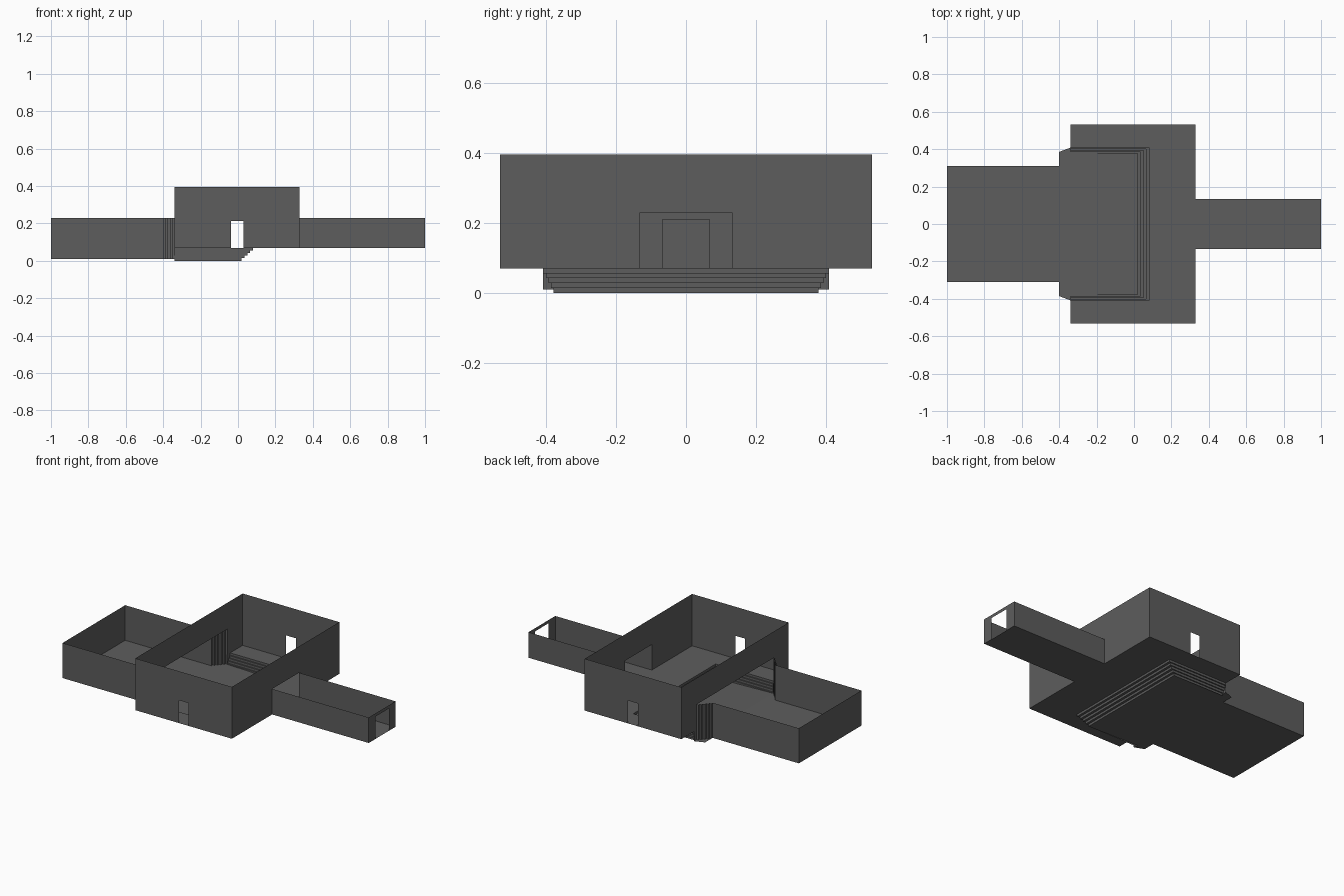
import bpy
import bmesh

cube = bpy.data.objects.get("Cube")
if cube:
    bpy.data.objects.remove(cube, do_unlink=True)

grey = bpy.data.materials.new("dark grey")
grey.use_nodes = True
COLOR = (0.11, 0.11, 0.11, 1)
grey.diffuse_color = COLOR
grey.node_tree.nodes["Principled BSDF"].inputs["Base Color"].default_value = COLOR


def sheet(name, polygons):
    """Thin flat-shaded surface made of polygons."""
    bm = bmesh.new()
    for poly in polygons:
        bm.faces.new([bm.verts.new(p) for p in poly])
    bmesh.ops.remove_doubles(bm, verts=bm.verts, dist=0.0001)
    mesh = bpy.data.meshes.new(name)
    bm.to_mesh(mesh)
    bm.free()
    mesh.materials.append(grey)
    obj = bpy.data.objects.new(name, mesh)
    bpy.context.collection.objects.link(obj)
    return obj


def floor(x0, x1, y0, y1, z):
    return [(x0, y0, z), (x1, y0, z), (x1, y1, z), (x0, y1, z)]


def wall(a, b, z0, z1):
    return [(*a, z0), (*b, z0), (*b, z1), (*a, z1)]


def wall_with_door(a, b, z0, z1, start, end, head):
    """Wall from a to b; the door spans fractions start..end of its length."""
    def at(t):
        return tuple(p + (q - p) * t for p, q in zip(a, b))
    return [wall(a, at(start), z0, z1), wall(at(end), b, z0, z1),
            wall(at(start), at(end), head, z1)]


# Main levels and extents
W, E, S = -0.34, 0.33, 0.532
FLOOR, TOP, LOW, LOW_TOP = 0.07, 0.395, 0.01, 0.23
ROOM_X, ROOM_Y, JAMB_Y = -0.402, 0.31, 0.38
CORR_Y, PIT_X, PIT_Y = 0.133, 0.08, 0.408
STEPS = 5
RISE = FLOOR / STEPS

# Hall walls: doors front and back, wide openings at the two ends
for name, y in (("hall_front_wall", -S), ("hall_back_wall", S)):
    sheet(name, wall_with_door((W, y), (E, y), FLOOR, TOP, 0.45, 0.55, 0.213))
for name, x, half in (("hall_corridor_wall", E, CORR_Y), ("hall_room_wall", W, JAMB_Y)):
    sheet(name, wall_with_door((x, -S), (x, S), FLOOR, TOP,
                               0.5 - half / S / 2, 0.5 + half / S / 2, LOW_TOP))

# Hall floor around the sunken area
sheet("hall_floor", [floor(PIT_X, E, -S, S, FLOOR),
                     floor(W, PIT_X, -S, -PIT_Y, FLOOR),
                     floor(W, PIT_X, PIT_Y, S, FLOOR)])

# Steps going down on three sides
steps = []
for i in range(STEPS):
    x, y, z = PIT_X - i * 0.015, PIT_Y - i * 0.0075, FLOOR - i * RISE
    low = z - RISE
    steps += [wall((x, -y), (x, y), low, z)]
    steps += [wall((W, s * y), (x, s * y), low, z) for s in (-1, 1)]
    if i < STEPS - 1:
        nx, ny = x - 0.015, y - 0.0075
        steps += [floor(nx, x, -y, y, low),
                  floor(W, nx, ny, y, low), floor(W, nx, -y, -ny, low)]
sheet("sunken_steps", steps)

# Sunken floor, dipping slightly towards the steps
sheet("sunken_floor", [[(W, -y, LOW), (x, -y, 0), (x, y, 0), (W, y, LOW)]])

# Passage floor and stepped jambs between hall and room
passage = [[(ROOM_X, -0.385, LOW), (W, -PIT_Y, LOW), (W, PIT_Y, LOW), (ROOM_X, 0.385, LOW)]]
passage += [wall((W, s * y), (W, s * PIT_Y), LOW, FLOOR) for s in (-1, 1)]
sheet("passage_floor", passage)
dx, dy = (W - ROOM_X) / STEPS, (JAMB_Y - ROOM_Y) / STEPS
for name, s in (("right_jamb", -1), ("left_jamb", 1)):
    folds = []
    for i in range(STEPS):
        x0, y0 = ROOM_X + i * dx, ROOM_Y + i * dy
        folds += [wall((x0, s * y0), (x0, s * (y0 + dy)), LOW, LOW_TOP),
                  wall((x0, s * (y0 + dy)), (x0 + dx, s * (y0 + dy)), LOW, LOW_TOP)]
    sheet(name, folds)

# Large low room, open at the top
sheet("room_floor", [floor(-1, ROOM_X, -ROOM_Y, ROOM_Y, LOW)])
sheet("room_walls", [wall((-1, -ROOM_Y), (-1, ROOM_Y), LOW, LOW_TOP)] +
      [wall((-1, s * ROOM_Y), (ROOM_X, s * ROOM_Y), LOW, LOW_TOP) for s in (-1, 1)])

# Narrow corridor with a doorway at its end
sheet("corridor_floor", [floor(E, 1, -CORR_Y, CORR_Y, FLOOR)])
sheet("corridor_walls", [wall((E, s * CORR_Y), (1, s * CORR_Y), FLOOR, LOW_TOP) for s in (-1, 1)])
sheet("corridor_end_wall", wall_with_door((1, -CORR_Y), (1, CORR_Y), FLOOR, LOW_TOP,
                                          0.25, 0.75, 0.21))
